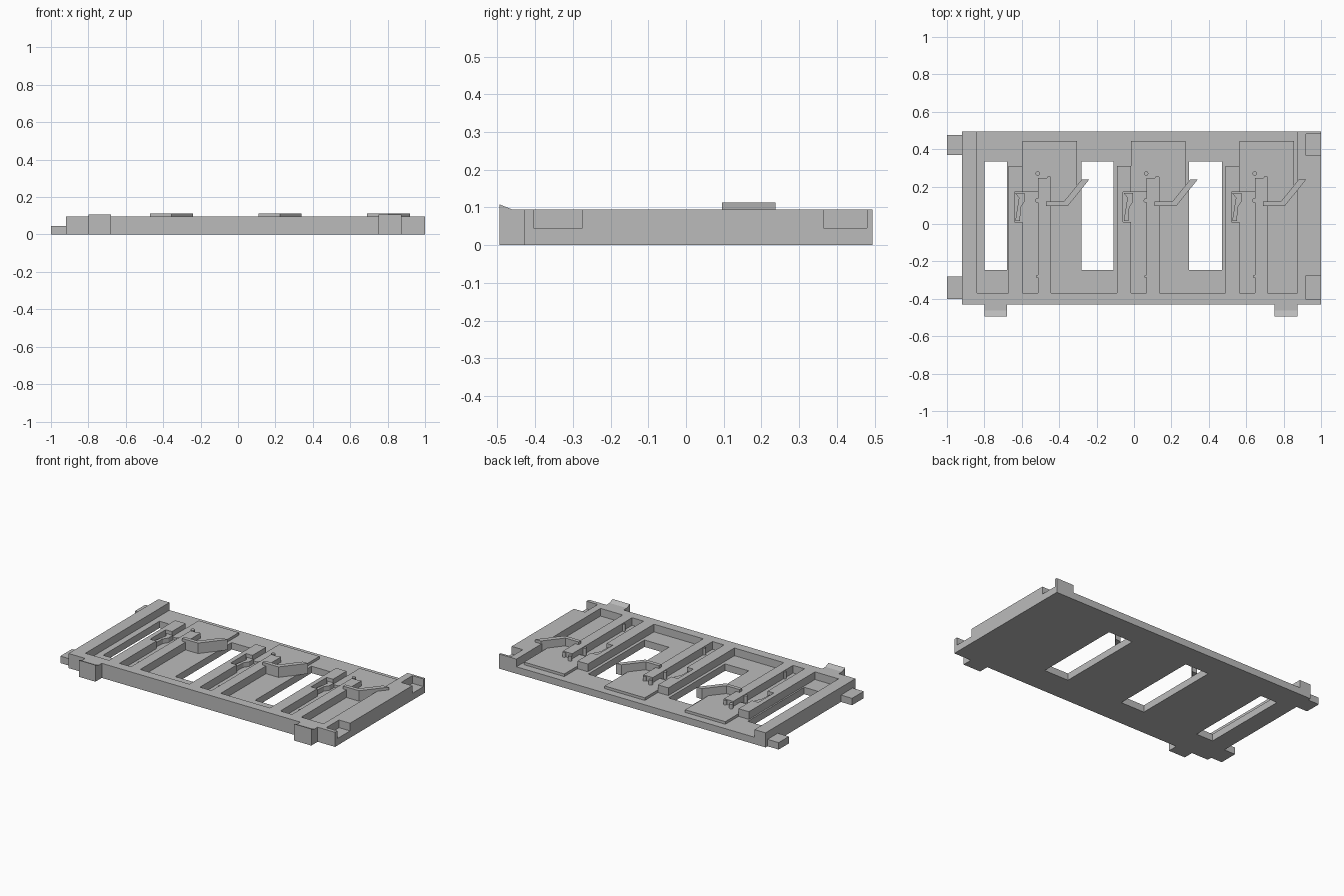
import bpy, bmesh, math

default = bpy.data.objects.get("Cube")
if default:
    bpy.data.objects.remove(default, do_unlink=True)

grey = bpy.data.materials.new("mid grey")
grey.use_nodes = True
COLOUR = (0.5, 0.5, 0.5, 1)
grey.diffuse_color = COLOUR
grey.node_tree.nodes["Principled BSDF"].inputs["Base Color"].default_value = COLOUR

TOP, FLOOR, PLATE = 0.095, 0.045, 0.062


def prism(name, points, low, high, along_x=False):
    """Extrude an outline up z, or a (y, z) outline along x."""
    def place(a, b, h):
        return (h, a, b) if along_x else (a, b, h)
    bm = bmesh.new()
    lower = [bm.verts.new(place(a, b, low)) for a, b in points]
    upper = [bm.verts.new(place(a, b, high)) for a, b in points]
    bm.faces.new(lower)
    bm.faces.new(upper)
    for i in range(len(points)):
        j = (i + 1) % len(points)
        bm.faces.new((lower[i], lower[j], upper[j], upper[i]))
    bmesh.ops.recalc_face_normals(bm, faces=bm.faces)
    mesh = bpy.data.meshes.new(name)
    bm.to_mesh(mesh)
    bm.free()
    mesh.materials.append(grey)
    obj = bpy.data.objects.new(name, mesh)
    bpy.context.collection.objects.link(obj)
    return obj


def box(name, x0, x1, y0, y1, z0, z1):
    return prism(name, [(x0, y0), (x1, y0), (x1, y1), (x0, y1)], z0, z1)


def cut(target, cutter):
    mod = target.modifiers.new("cut", "BOOLEAN")
    mod.operation, mod.solver, mod.object = "DIFFERENCE", "EXACT", cutter
    bpy.context.view_layer.update()
    graph = bpy.context.evaluated_depsgraph_get()
    mesh = bpy.data.meshes.new_from_object(target.evaluated_get(graph))
    target.modifiers.clear()
    target.data = mesh
    bpy.data.objects.remove(cutter, do_unlink=True)


def pin(name, x, y, radius, z1):
    ring = [(x + radius * math.cos(math.tau * i / 12),
             y + radius * math.sin(math.tau * i / 12)) for i in range(12)]
    return prism(name, ring, FLOOR, z1)


# Tray: open recess at the back, three windows and two corner sockets
tray = box("tray", -0.92, 1.0, -0.43, 0.495, 0, TOP)
cut(tray, box("recess_cutter", -0.84, 0.875, -0.37, 0.6, FLOOR, 0.2))
for x0, x1 in [(-0.8, -0.68), (-0.28, -0.11), (0.295, 0.47)]:
    cut(tray, box("window_cutter", x0, x1, -0.245, 0.335, -0.1, 0.2))
SOCKETS = [(-0.405, -0.275), (0.365, 0.48)]
for y0, y1 in SOCKETS:
    cut(tray, box("socket_cutter", 0.92, 1.1, y0, y1, FLOOR, 0.2))

# Side tabs that match the sockets
for y0, y1 in SOCKETS:
    box("side_tab", -1.0, -0.92, y0 + 0.005, y1 - 0.005, 0, FLOOR)

# Front tabs with a raised lip
lip = [(-0.43, 0), (-0.495, 0), (-0.495, 0.108), (-0.462, TOP), (-0.43, TOP)]
for x0, x1 in [(-0.8, -0.68), (0.75, 0.875)]:
    prism("front_tab", lip, x0, x1, along_x=True)

# Three repeated lock units
for n in range(3):
    x = -0.595 + 0.58 * n

    # Guide rail with a notch on its inner side, and a thinner rib
    prism("guide_rail", [(x - 0.075, -0.37), (x, -0.37), (x, 0.01),
                         (x - 0.045, 0.01), (x - 0.045, 0.17), (x, 0.17),
                         (x, 0.31), (x - 0.075, 0.31)], FLOOR, TOP)
    box("rib", x + 0.083, x + 0.15, -0.37, 0.245, FLOOR, TOP)

    # Thin base plate
    prism("base_plate", [(x, 0.17), (x + 0.083, 0.17), (x + 0.125, 0.1),
                         (x + 0.235, 0.1), (x + 0.29, 0.17),
                         (x + 0.29, 0.445), (x, 0.445)], FLOOR, PLATE)

    # Bent lever
    prism("lever", [(x + 0.125, 0.095), (x + 0.24, 0.095), (x + 0.355, 0.237),
                    (x + 0.315, 0.237), (x + 0.22, 0.12), (x + 0.125, 0.12)],
          FLOOR, 0.113)

    # Trigger resting in the rail notch
    prism("trigger", [(x - 0.04, 0.015), (x - 0.015, 0.015), (x - 0.01, 0.09),
                      (x + 0.01, 0.12), (x + 0.01, 0.165), (x - 0.04, 0.165),
                      (x - 0.02, 0.14)], FLOOR, 0.075)

    # Small pins
    pin("plate_pin", x + 0.08, 0.27, 0.012, 0.092)
    pin("rib_pin", x + 0.14, 0.245, 0.012, 0.092)
    pin("spring_pin", x + 0.078, 0.125, 0.012, 0.09)
    pin("stop_pin", x + 0.078, -0.28, 0.008, 0.09)
